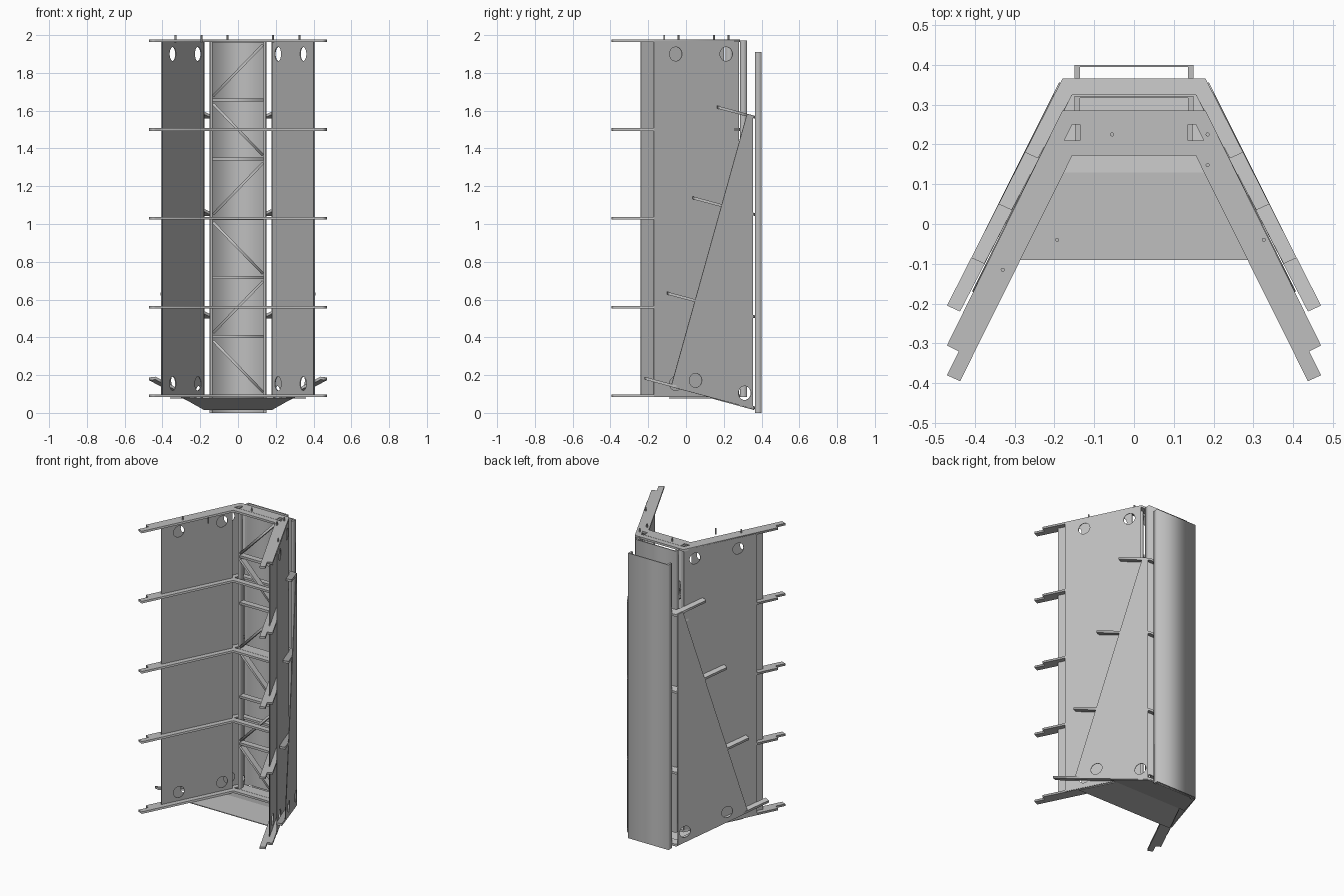
import bpy
from math import cos, sin, tau, hypot, atan2
from mathutils import Matrix, Vector

cube = bpy.data.objects.get("Cube")
if cube:
    bpy.data.objects.remove(cube, do_unlink=True)

grey = bpy.data.materials.new("light_grey_metal")
grey.use_nodes = True
colour = (0.52, 0.52, 0.52, 1)
grey.diffuse_color = colour
grey.node_tree.nodes["Principled BSDF"].inputs["Base Color"].default_value = colour

SLOPE = 0.5      # sideways spread of the wings per unit of depth
TILT = -0.27     # fall of the rear ribs per unit of depth


def plate(name, loops, matrix, thick):
    """Flat sheet from closed outlines; inner outlines become holes."""
    curve = bpy.data.curves.new(name, 'CURVE')
    curve.dimensions = '2D'
    curve.fill_mode = 'BOTH'
    curve.extrude = thick / 2
    for loop in loops:
        spline = curve.splines.new('POLY')
        spline.points.add(len(loop) - 1)
        for point, (x, y) in zip(spline.points, loop):
            point.co = (x, y, 0, 1)
        spline.use_cyclic_u = True
    temp = bpy.data.objects.new(name, curve)
    bpy.context.collection.objects.link(temp)
    deps = bpy.context.evaluated_depsgraph_get()
    mesh = bpy.data.meshes.new_from_object(temp.evaluated_get(deps))
    bpy.data.objects.remove(temp, do_unlink=True)
    bpy.data.curves.remove(curve)
    mesh.transform(matrix)
    mesh.materials.clear()
    mesh.materials.append(grey)
    obj = bpy.data.objects.new(name, mesh)
    bpy.context.collection.objects.link(obj)
    return obj


def box(name, low, high):
    low, high = Vector(low), Vector(high)
    size, mid = high - low, (low + high) / 2
    outline = [(-size.x / 2, -size.y / 2), (size.x / 2, -size.y / 2),
               (size.x / 2, size.y / 2), (-size.x / 2, size.y / 2)]
    return plate(name, [outline], Matrix.Translation(mid), size.z)


def mirrored(half):
    return half + [(-x, y) for x, y in reversed(half)]


def level(z, tilt=0.0):
    return Matrix(((1, 0, 0, 0), (0, 1, 0, 0), (0, tilt, 1, z), (0, 0, 0, 1)))


def wing_panel(name, outline, holes, x_mid):
    """Upright sheet on both wings, outlined in depth and height."""
    stretch = hypot(1, SLOPE)
    for side, label in ((1, "left"), (-1, "right")):
        along = Vector((-side * SLOPE, 1, 0)).normalized()
        up = Vector((0, 0, 1))
        m = Matrix((along, up, along.cross(up))).transposed().to_4x4()
        m.translation = (side * x_mid, 0, 0)
        loops = [[(y * stretch, z) for y, z in outline]]
        for y, z in holes:
            loops.append([(y * stretch + 0.037 * cos(tau * i / 32),
                           z + 0.037 * sin(tau * i / 32)) for i in range(32)])
        plate(f"{label}_{name}", loops, m, 0.004)


def channel(name, y0, y1, z0, z1):
    """Shallow tray with its web at the back and two side lips."""
    w, t = 0.15, 0.014
    half = [(w, y0), (w, y1)]
    inner = [(w - t, y1 - 0.006), (w - t, y0)]
    outline = half + [(-w, y1), (-w, y0)] + [(-x, y) for x, y in reversed(inner)] + inner
    plate(name, [outline], level((z0 + z1) / 2), z1 - z0)


# Level ribs with notched arm ends and a window for the truss
rib_half = [(0.155, 0.172), (0.437, -0.395), (0.47, -0.38), (0.44, -0.32),
            (0.47, -0.305), (0.18, 0.285)]
window = mirrored([(0.175, 0.21), (0.155, 0.25)])
rib_heights = [0.09 + 0.47 * i for i in range(5)]
for i, z in enumerate(rib_heights):
    plate(f"level_rib_{i + 1}", [mirrored(rib_half), window], level(z), 0.014)

# Tilted rear ribs, their arms getting longer towards the base
for i, (y, z) in enumerate([(0.18, 1.615), (0.05, 1.135), (-0.085, 0.63), (-0.205, 0.18)]):
    x = 0.18 + (0.365 - y) * 0.509
    half = [(0.155, 0.325), (x - 0.033, y - 0.015), (x, y), (0.18, 0.365)]
    plate(f"tilted_rib_{i + 1}", [mirrored(half)], level(z - TILT * y, TILT), 0.015)

# Wing sheets: inner, outer and the tapering rear sheet
bottom, top = 0.085, 1.972
wing_holes = [(-0.055, 1.9), (0.212, 1.9), (-0.055, 0.155), (0.212, 0.155)]
wing_panel("outer_panel", [(-0.17, bottom), (0.28, bottom), (0.28, top), (-0.17, top)],
           wing_holes, 0.32)
wing_panel("inner_panel", [(-0.24, bottom), (0.2, bottom), (0.2, top), (-0.24, top)],
           [(y - 0.077, z) for y, z in wing_holes], 0.281)
wing_panel("rear_tapered_panel", [(0.355, 0.022), (0.355, 1.57), (0.322, 1.58), (-0.08, 0.138)],
           [(0.05, 0.172), (0.31, 0.105)], 0.364)

# Spine trays
channel("spine_tray", 0.285, 0.322, 0.085, top)
channel("rear_tray", 0.365, 0.4, 0.0, 1.91)

# Truss: rails, rungs and zigzag braces
for side, label in ((1, "left"), (-1, "right")):
    xs = sorted((side * 0.135, side * 0.148))
    box(f"{label}_truss_rail", (xs[0], 0.21, bottom), (xs[1], 0.25, top))
bays = 6
step = (rib_heights[-1] - rib_heights[0]) / bays
for i in range(bays + 1):
    z = rib_heights[0] + i * step
    box(f"truss_rung_{i + 1}", (-0.136, 0.21, z - 0.008), (0.136, 0.25, z + 0.008))
for i in range(bays):
    z = rib_heights[0] + (i + 0.5) * step
    rise = (step - 0.035) * (-1 if i % 2 == 0 else 1)
    brace = box(f"truss_brace_{i + 1}", (-0.19, -0.02, -0.007), (0.19, 0.02, 0.007))
    brace.data.transform(Matrix.Translation((0, 0.23, z))
                         @ Matrix.Rotation(-atan2(rise, 0.27), 4, 'Y'))

# Floor: level front sheet and sloping rear sheet
fold = 0.13
plate("floor_front", [mirrored([(0.36, -0.09), (0.25, fold)])], level(0.08), 0.005)
plate("floor_rear", [mirrored([(0.29, fold), (0.18, 0.36)])],
      level(0.08 - TILT * fold, TILT), 0.005)

# Locating pins on the top
pins = [(-0.33, -0.115), (-0.193, -0.04), (-0.055, 0.225), (0.185, 0.148),
        (0.185, 0.225), (0.326, -0.04)]
for i, (x, y) in enumerate(pins):
    ring = [(x + 0.005 * cos(tau * k / 12), y + 0.005 * sin(tau * k / 12)) for k in range(12)]
    plate(f"top_pin_{i + 1}", [ring], level(1.98), 0.04)
